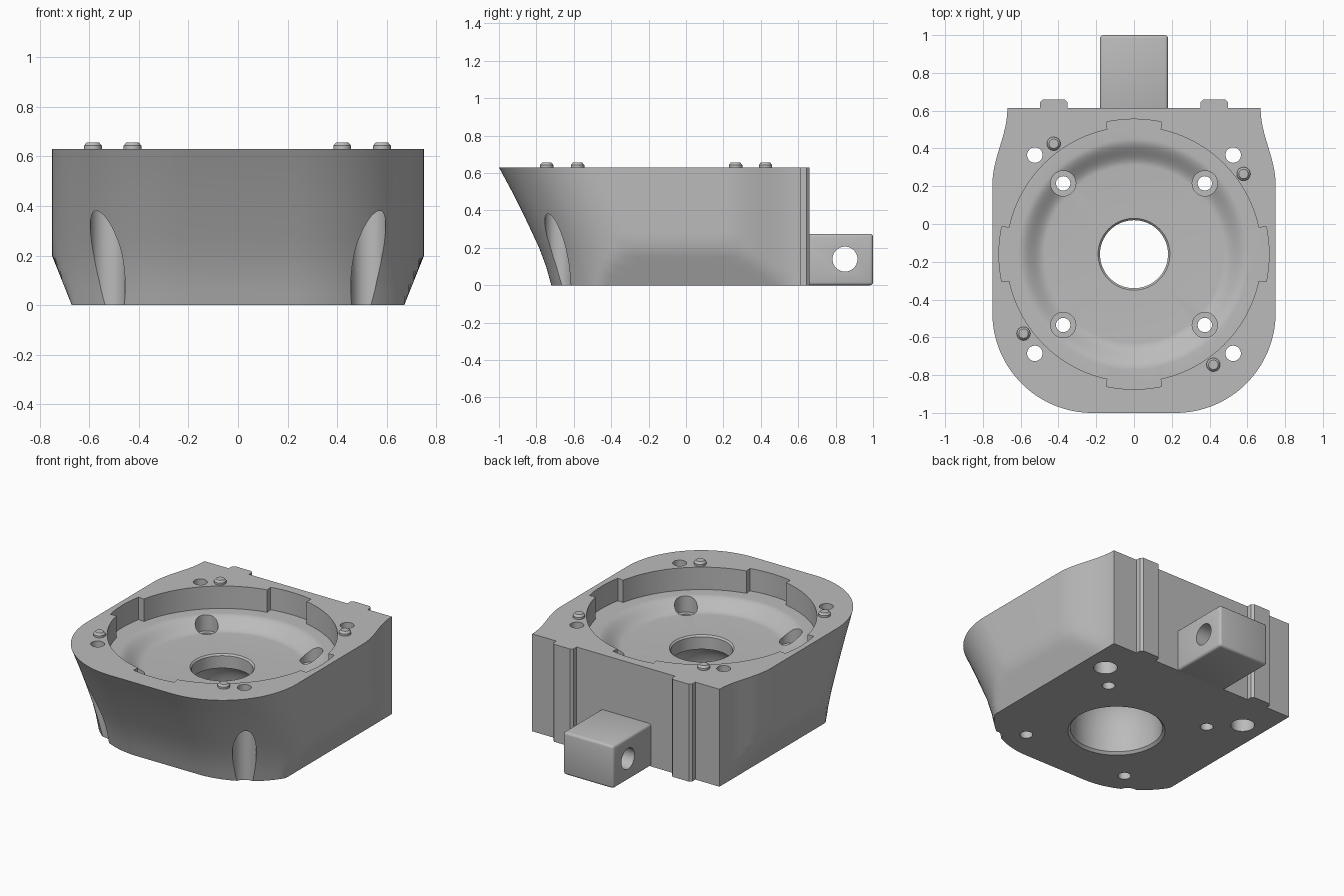
import bpy, bmesh
from math import sin, cos, pi, radians
from mathutils import Vector, Matrix

if "Cube" in bpy.data.objects:
    bpy.data.objects.remove(bpy.data.objects["Cube"], do_unlink=True)

HEIGHT = 0.63
BORE = Vector((0, -0.16, 0))          # axis of the round recess
RIM_Z, FLOOR_Z = 0.485, 0.42

grey = bpy.data.materials.new("machined_grey")
grey.use_nodes = True
grey.diffuse_color = (0.5, 0.5, 0.5, 1)
grey.node_tree.nodes["Principled BSDF"].inputs["Base Color"].default_value = (0.5, 0.5, 0.5, 1)


def make(name, bm):
    bmesh.ops.recalc_face_normals(bm, faces=bm.faces)
    mesh = bpy.data.meshes.new(name)
    bm.to_mesh(mesh)
    bm.free()
    mesh.materials.append(grey)
    ob = bpy.data.objects.new(name, mesh)
    bpy.context.collection.objects.link(ob)
    return ob


def loft(name, rings):
    """Skin closed rings of equal length and cap both ends."""
    bm = bmesh.new()
    rows = [[bm.verts.new(p) for p in ring] for ring in rings]
    n = len(rows[0])
    for a, b in zip(rows, rows[1:]):
        for i in range(n):
            j = (i + 1) % n
            bm.faces.new((a[i], a[j], b[j], b[i]))
    bm.faces.new(rows[0])
    bm.faces.new(rows[-1])
    return make(name, bm)


def lathe(name, profile, centre, steps=32):
    """Turned solid about a vertical axis from (radius, z) pairs."""
    return loft(name, [[(centre[0] + r * cos(2 * pi * i / steps),
                         centre[1] + r * sin(2 * pi * i / steps), z)
                        for i in range(steps)] for r, z in profile])


def drill(name, x, y, r, z0, z1):
    return lathe(name, [(r, z0), (r, z1)], (x, y))


def activate(ob):
    bpy.ops.object.select_all(action='DESELECT')
    ob.select_set(True)
    bpy.context.view_layer.objects.active = ob


def cut(target, cutter):
    cutter.hide_render = True
    mod = target.modifiers.new("cut", 'BOOLEAN')
    mod.operation, mod.solver, mod.object = 'DIFFERENCE', 'EXACT', cutter
    activate(target)
    bpy.ops.object.modifier_apply(modifier=mod.name)
    bpy.data.objects.remove(cutter, do_unlink=True)


def finish(ob, angle=30):
    activate(ob)
    bpy.ops.object.shade_smooth_by_angle(angle=radians(angle))


def lerp_table(table, t):
    for (a, u), (b, v) in zip(table, table[1:]):
        if t <= b:
            return u + (v - u) * (t - a) / (b - a)
    return table[-1][1]


# Housing body: raked front, waisted rear, lower flanks sloping inward
RAKE = [(0, 0.28), (0.1, 0.252), (0.2, 0.215), (0.36, 0.14), (0.5, 0.07), (HEIGHT, 0)]


def body_ring(z):
    shift = lerp_table(RAKE, z)
    half = []
    for i in range(13):                                   # waist near the back
        t = i / 12
        half.append((0.67 + 0.08 * (1 - cos(pi * t)) / 2, 0.615 - 0.41 * t))
    for i in range(33):                                   # large front corner
        a = pi / 2 * i / 32
        half.append((0.22 + 0.53 * cos(a), -0.47 + shift - 0.53 * sin(a)))
    limit = 0.67 + 0.4 * z
    half = [(min(x, limit), y) for x, y in half]
    return [(x, y, z) for x, y in half] + [(-x, y, z) for x, y in reversed(half)]


levels = [0, 0.05, 0.1, 0.15, 0.2, 0.28, 0.36, 0.43, 0.5, 0.565, HEIGHT]
body = loft("housing_body", [body_ring(z) for z in levels])

# Round recess, dished floor and flared bore
profile = [(0.01, 0.75), (0.675, 0.75), (0.675, RIM_Z)]
for i in range(13):
    t = i / 12
    profile.append((0.61 - 0.14 * t, FLOOR_Z + (RIM_Z - FLOOR_Z) * (1 + cos(pi * t)) / 2))
profile += [(0.19, FLOOR_Z), (0.18, FLOOR_Z - 0.01), (0.18, 0.33)]
for i in range(1, 9):
    a = pi / 2 * i / 8
    profile.append((0.18 + 0.09 * sin(a), 0.1 + 0.23 * cos(a)))
profile += [(0.27, 0.015), (0.3, -0.015), (0.01, -0.05)]
cut(body, lathe("recess_cutter", profile, BORE, 96))

# Four keyed notches in the recess wall
for k in range(4):
    arc = [radians(-11.7 + 23.4 * i / 8) for i in range(9)]
    shape = [(0.715 * cos(a), 0.715 * sin(a)) for a in arc] + [(0.6, 0.135), (0.6, -0.135)]
    turn = Matrix.Rotation(k * pi / 2, 3, 'Z')
    cut(body, loft("notch_cutter", [[BORE + turn @ Vector((x, y, z)) for x, y in shape]
                                    for z in (RIM_Z, 0.75)]))

# Counterbored mounting holes and corner holes
for sx in (-1, 1):
    for sy in (-1, 1):
        x, y = sx * 0.375, BORE.y + sy * 0.375
        cut(body, lathe("mount_cutter", [(0.038, -0.1), (0.038, 0.38), (0.067, 0.38),
                                         (0.067, 0.75)], (x, y)))
        x, y = sx * 0.525, BORE.y + sy * 0.525
        cut(body, lathe("corner_cutter", [(0.07, -0.1), (0.07, 0.45), (0.041, 0.45),
                                          (0.041, 0.75)], (x, y)))
finish(body)

# Locating pins on the top face
for i, (x, y) in enumerate([(-0.425, 0.425), (0.58, 0.265), (-0.585, -0.58), (0.42, -0.745)]):
    finish(lathe(f"locating_pin_{i + 1}", [(0.036, 0.6), (0.036, 0.643), (0.025, 0.656)], (x, y)))

# Vertical guide rails on the back
for side, s in (("left", 1), ("right", -1)):
    shape = [(0.352, 0.6), (0.352, 0.645), (0.367, 0.66), (0.482, 0.66), (0.497, 0.645), (0.497, 0.6)]
    loft(f"guide_rail_{side}", [[(s * x, y, z) for x, y in shape] for z in (0, HEIGHT)])

# Rear lug with a cross hole
bm = bmesh.new()
bmesh.ops.create_cube(bm, size=1)
bmesh.ops.scale(bm, vec=(0.36, 0.42, 0.275), verts=bm.verts)
bmesh.ops.translate(bm, vec=(0, 0.79, 0.1375), verts=bm.verts)
bmesh.ops.bevel(bm, geom=bm.edges[:], offset=0.016, segments=3, profile=0.5, affect='EDGES')
lug = make("rear_lug", bm)
cut(lug, loft("lug_cutter", [[(x, 0.85 + 0.067 * cos(2 * pi * i / 32), 0.14 + 0.067 * sin(2 * pi * i / 32))
                              for i in range(32)] for x in (-0.3, 0.3)]))
finish(lug, 35)
